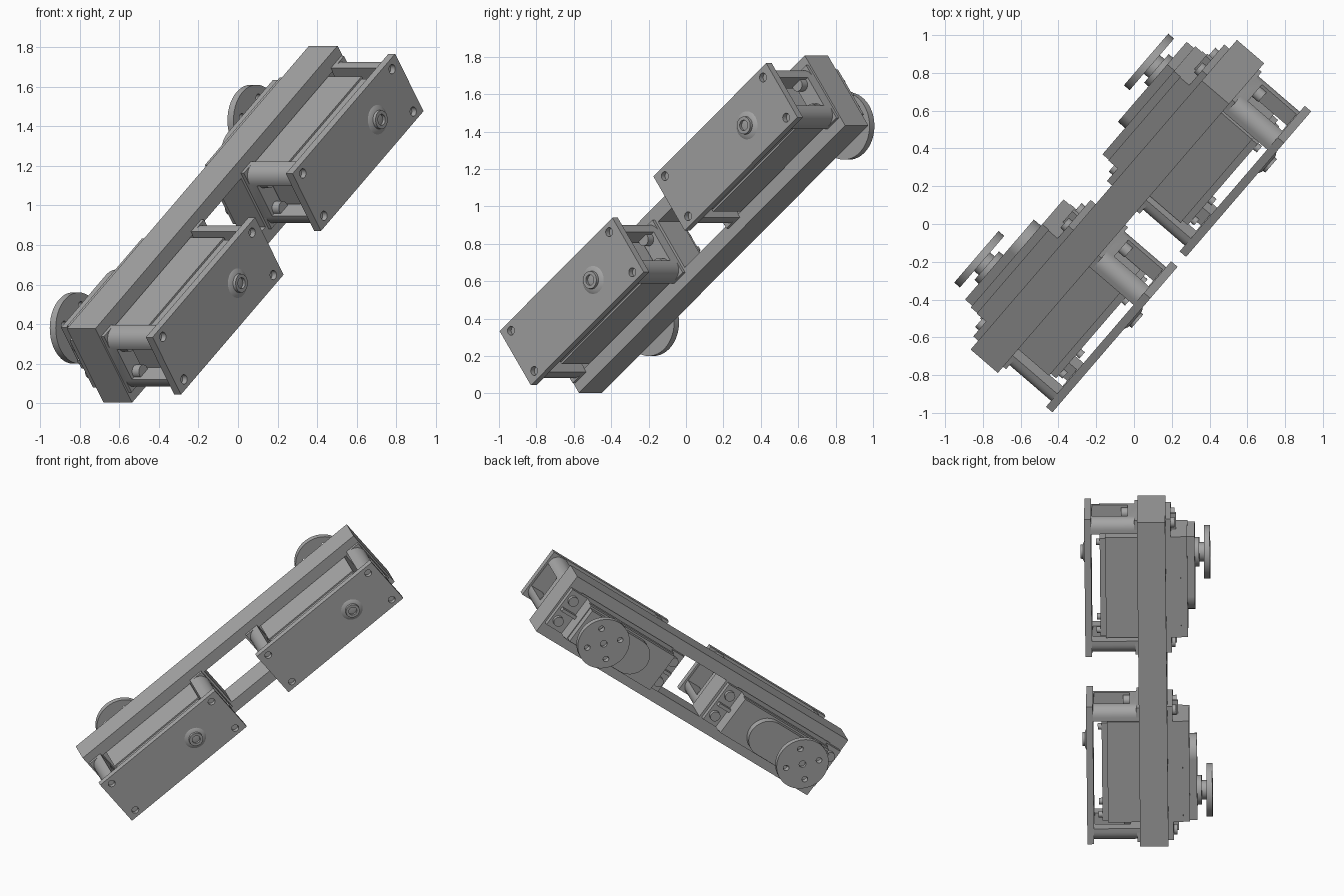
import bpy, bmesh, math
from mathutils import Matrix, Vector

cube = bpy.data.objects.get("Cube")
if cube:
    bpy.data.objects.remove(cube)

# Tilted frame: u runs along the bracket, v across it, n out of the cover side
yaw, pitch = math.radians(49.3), math.radians(37.3)
U = Vector((math.cos(pitch) * math.cos(yaw), math.cos(pitch) * math.sin(yaw), math.sin(pitch)))
N = Vector((math.sin(yaw), -math.cos(yaw), 0))
V = N.cross(U)
TILT = Matrix((U, V, N)).transposed().to_4x4()
TILT.translation = (-0.16, 0.155, 0.905)

grey = bpy.data.materials.new("plain grey")
grey.use_nodes = True
COLOUR = (0.38, 0.38, 0.38, 1)
grey.diffuse_color = COLOUR
grey.node_tree.nodes["Principled BSDF"].inputs["Base Color"].default_value = COLOUR


def finish(name, bm):
    bmesh.ops.recalc_face_normals(bm, faces=bm.faces[:])
    mesh = bpy.data.meshes.new(name)
    bm.to_mesh(mesh)
    bm.free()
    mesh.materials.append(grey)
    obj = bpy.data.objects.new(name, mesh)
    bpy.context.collection.objects.link(obj)
    obj.matrix_world = TILT
    return obj


def box(name, u, v, n, round_end=0, radius=0.07):
    """Box from (low, high) spans; round_end rounds the n edges at one u end."""
    bm = bmesh.new()
    bmesh.ops.create_cube(bm, size=1)
    for vert in bm.verts:
        vert.co = [span[0] if c < 0 else span[1] for span, c in zip((u, v, n), vert.co)]
    if round_end:
        end = max(u) if round_end > 0 else min(u)
        edges = [e for e in bm.edges if all(abs(p.co.x - end) < 1e-4 for p in e.verts)
                 and abs(e.verts[0].co.z - e.verts[1].co.z) > 1e-4]
        bmesh.ops.bevel(bm, geom=edges, offset=radius, segments=6, profile=0.5, affect='EDGES')
    return finish(name, bm)


def rod(name, u, v, n, radius, top=None, sides=32):
    """Round rod along n, tapering to the top radius."""
    bm = bmesh.new()
    bmesh.ops.create_cone(bm, cap_ends=True, segments=sides, radius1=radius,
                          radius2=radius if top is None else top, depth=n[1] - n[0])
    bmesh.ops.translate(bm, verts=bm.verts[:], vec=(u, v, (n[0] + n[1]) / 2))
    return smooth(finish(name, bm))


def smooth(obj):
    bpy.ops.object.select_all(action='DESELECT')
    obj.select_set(True)
    bpy.context.view_layer.objects.active = obj
    bpy.ops.object.shade_smooth_by_angle(angle=math.radians(35))
    return obj


def cut(obj, cutters):
    bpy.context.view_layer.update()
    bpy.context.view_layer.objects.active = obj
    for cutter in cutters:
        mod = obj.modifiers.new("cut", 'BOOLEAN')
        mod.operation, mod.solver, mod.object = 'DIFFERENCE', 'EXACT', cutter
        bpy.ops.object.modifier_apply(modifier=mod.name)
        bpy.data.objects.remove(cutter)
    return obj


# Long frame with two servo openings and a central opening
frame = box("frame", (-1.18, 1.18), (-0.235, 0.235), (0, 0.19))
cut(frame, [box("cutter", span, (-0.155, 0.155), (-0.1, 0.3))
            for span in ((-1.08, -0.28), (-0.18, 0.18), (0.28, 1.08))])


def cover(label, mid):
    # Outer plate with corner holes and a bearing boss
    plate = box(label + "_cover_plate", (mid - 0.5, mid + 0.5), (-0.182, 0.182), (0.5, 0.545))
    corners = [(mid + a * 0.435, b * 0.135) for a in (-1, 1) for b in (-1, 1)]
    cut(plate, [rod("cutter", u, v, (0.515, 0.6), 0.024) for u, v in corners])
    pivot = mid + 0.19
    rod(label + "_boss_base", pivot, 0, (0.545, 0.556), 0.075, 0.055)
    boss = rod(label + "_boss", pivot, 0, (0.535, 0.572), 0.05, 0.047)
    smooth(cut(boss, [rod("cutter", pivot, 0, (0.55, 0.6), 0.028)]))
    # Rounded end legs with a window through each
    for side, end in ((-1, "lower"), (1, "upper")):
        u = sorted((mid + side * 0.39, mid + side * 0.488))
        leg = box(f"{label}_{end}_leg", u, (-0.177, 0.177), (0.185, 0.502), side)
        cut(leg, [box("cutter", (u[0] - 0.1, u[1] + 0.1), (-0.095, 0.095), (0.255, 0.495))])
        smooth(leg)
        box(f"{label}_{end}_foot", u, (-0.177, 0.177), (0.185, 0.21))


def servo(label, mid, way):
    """Servo with its output shaft on the way side of the middle."""
    def span(a, b):
        return sorted((mid + way * a, mid + way * b))

    # Case in stacked layers
    box(label + "_case", span(-0.375, 0.355), (-0.15, 0.15), (-0.1, 0.405))
    box(label + "_case_lid", span(-0.365, 0.345), (-0.14, 0.14), (0.405, 0.442))
    box(label + "_top_case", span(-0.375, 0.355), (-0.143, 0.143), (-0.145, -0.1))
    box(label + "_gear_case", span(-0.09, 0.35), (-0.13, 0.13), (-0.195, -0.145))
    rod(label + "_gear_hump", mid - way * 0.09, 0, (-0.195, -0.145), 0.13)
    # Case screws in the gap below the cover
    for a in (-0.33, 0.31):
        for v in (-0.115, 0.115):
            rod(label + "_case_screw", mid + way * a, v, (0.43, 0.468), 0.022, sides=16)
    # Mounting ears, stiffening ribs and screws
    for side in (-1, 1):
        box(label + "_mounting_ear", span(side * 0.35, side * 0.485), (-0.15, 0.15), (-0.035, 0.02))
        box(label + "_ear_rib", span(side * 0.35, side * 0.47), (-0.012, 0.012), (-0.07, -0.03))
        for v in (-0.085, 0.085):
            u = mid + way * side * 0.435
            rod(label + "_ear_screw", u, v, (-0.06, 0.3), 0.035, sides=20)
    # Output collar, shaft and round horn with four holes
    pivot = mid + way * 0.184
    rod(label + "_collar", pivot, 0, (-0.225, -0.19), 0.1)
    rod(label + "_shaft", pivot, 0, (-0.265, -0.22), 0.065)
    horn = rod(label + "_horn", pivot, 0, (-0.297, -0.257), 0.18, sides=48)
    holes = []
    for i in range(4):
        t = math.radians(45 + 90 * i)
        holes.append(rod("cutter", pivot + 0.115 * math.cos(t), 0.115 * math.sin(t), (-0.4, -0.2), 0.02, sides=20))
    holes.append(rod("cutter", pivot, 0, (-0.4, -0.275), 0.024, sides=20))
    smooth(cut(horn, holes))


for label, mid, way in (("lower", -0.682, -1), ("upper", 0.682, 1)):
    cover(label, mid)
    servo(label + "_servo", mid, way)
